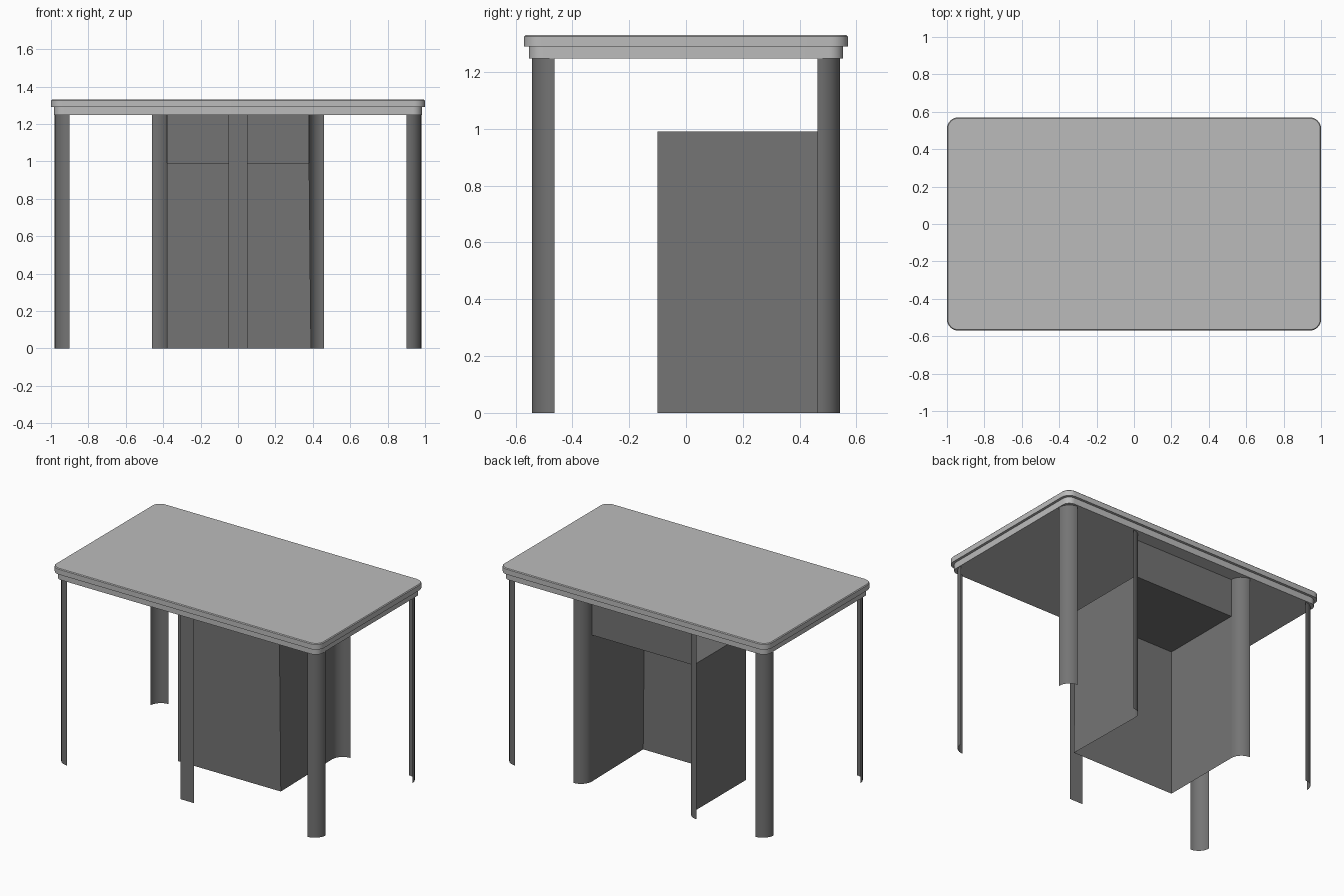
import bpy, bmesh, math

if "Cube" in bpy.data.objects:
    bpy.data.objects.remove(bpy.data.objects["Cube"])


def material(name, value):
    m = bpy.data.materials.new(name)
    m.diffuse_color = (value, value, value, 1)
    m.use_nodes = True
    m.node_tree.nodes["Principled BSDF"].inputs["Base Color"].default_value = m.diffuse_color
    return m


LIGHT = material("light grey top", 0.50)
DARK = material("dark grey frame", 0.175)


def add_object(name, verts, faces, mat, smooth=False):
    me = bpy.data.meshes.new(name)
    me.from_pydata(verts, [], faces)
    me.materials.append(mat)
    ob = bpy.data.objects.new(name, me)
    bpy.context.collection.objects.link(ob)
    if smooth:
        bpy.ops.object.select_all(action='DESELECT')
        ob.select_set(True)
        bpy.context.view_layer.objects.active = ob
        bpy.ops.object.shade_smooth_by_angle(angle=math.radians(35))
    return ob


def arc(cx, cy, r, start, steps=8):
    """Points of a quarter circle, counter-clockwise from start degrees."""
    return [(cx + r * math.cos(math.radians(start + 90 * i / steps)),
             cy + r * math.sin(math.radians(start + 90 * i / steps)))
            for i in range(steps + 1)]


def rounded_rect(hx, hy, r):
    pts = []
    for sx, sy, start in ((1, 1, 0), (-1, 1, 90), (-1, -1, 180), (1, -1, 270)):
        pts += arc(sx * (hx - r), sy * (hy - r), r, start)
    return pts


def slab(name, rings, mat):
    """Closed plate lofted through rounded rectangles (half x, half y, radius, z)."""
    verts = []
    for hx, hy, r, z in rings:
        verts += [(x, y, z) for x, y in rounded_rect(hx, hy, r)]
    n = len(verts) // len(rings)
    faces = [list(range(n))[::-1], list(range(len(verts) - n, len(verts)))]
    for k in range(len(rings) - 1):
        for i in range(n):
            j = (i + 1) % n
            faces.append((k * n + i, k * n + j, (k + 1) * n + j, (k + 1) * n + i))
    return add_object(name, verts, faces, mat, True)


def sheet(name, path, z0, z1, mat):
    """Thin upright sheet following a plan path."""
    n = len(path)
    verts = [(x, y, z) for z in (z0, z1) for x, y in path]
    faces = [(i, i + 1, n + i + 1, n + i) for i in range(n - 1)]
    return add_object(name, verts, faces, mat, True)


# Table top and the slightly smaller apron under it
slab("table_top", [(1.0, 0.57, 0.06, 1.29), (1.0, 0.57, 0.06, 1.325),
                   (0.995, 0.565, 0.055, 1.33)], LIGHT)
slab("apron", [(0.983, 0.553, 0.05, 1.247), (0.983, 0.553, 0.05, 1.29)], LIGHT)

# Corner legs: quarter-round shells, bulging outward
LEG_TOP, R = 1.247, 0.08
for name, sx, sy, start in (("back_right", 1, 1, 0), ("back_left", -1, 1, 90),
                            ("front_left", -1, -1, 180), ("front_right", 1, -1, 270)):
    sheet(name + "_leg", arc(sx * 0.90, sy * 0.463, R, start), 0, LEG_TOP, DARK)

# Inner back legs: quarter-round shells facing the recess
sheet("inner_right_leg", arc(0.46, 0.463, R, 90), 0, LEG_TOP, DARK)
sheet("inner_left_leg", arc(-0.46, 0.463, R, 0), 0, LEG_TOP, DARK)

# Flat centre support at the front
sheet("front_centre_support", [(-0.05, -0.543), (0.05, -0.543)], 0, LEG_TOP, DARK)

# Recess housing, open at the back and bottom
W, F, B, H = 0.38, -0.10, 0.463, 0.99
add_object("recess_housing",
           [(-W, B, 0), (-W, F, 0), (0.39, F, 0), (W, B, 0),
            (-W, B, H), (-W, F, H), (W, F, H), (W, B, H)],
           [(0, 1, 5, 4), (1, 2, 6, 5), (2, 3, 7, 6), (4, 5, 6, 7)], DARK)

# Panel above the recess, up to the apron
sheet("upper_back_panel", [(W, B), (-W, B)], H, LEG_TOP, DARK)
